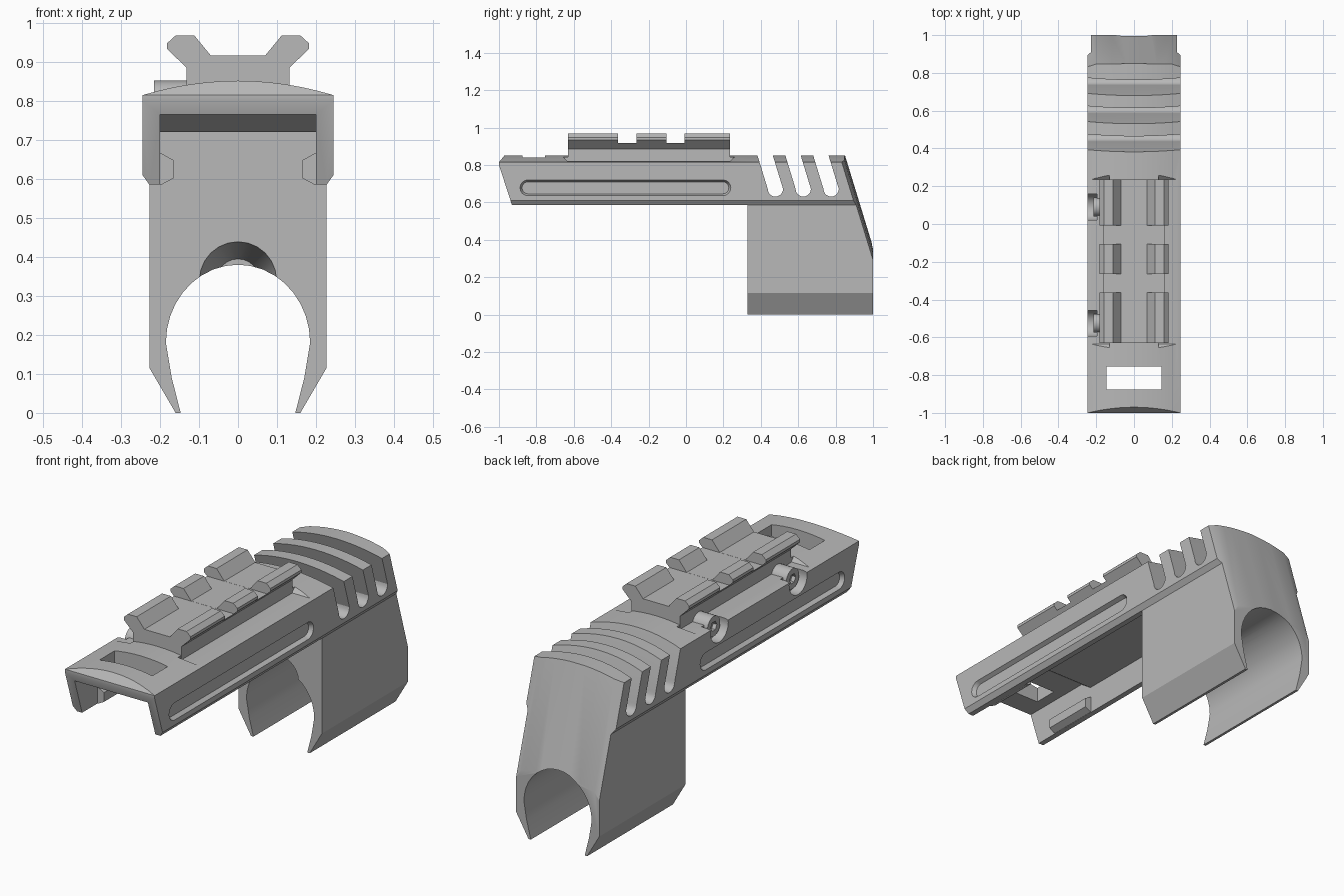
import bpy, bmesh
from math import cos, sin, pi, radians

cube = bpy.data.objects.get("Cube")
if cube:
    bpy.data.objects.remove(cube, do_unlink=True)

grey = bpy.data.materials.new("mid grey")
grey.use_nodes = True
grey.diffuse_color = (0.48, 0.48, 0.48, 1)
grey.node_tree.nodes["Principled BSDF"].inputs["Base Color"].default_value = grey.diffuse_color


def loft(name, start, end):
    """Closed solid between two matching loops of points."""
    bm = bmesh.new()
    a = [bm.verts.new(p) for p in start]
    b = [bm.verts.new(p) for p in end]
    bm.faces.new(a)
    bm.faces.new(b[::-1])
    n = len(a)
    for i in range(n):
        bm.faces.new((a[i], b[i], b[(i + 1) % n], a[(i + 1) % n]))
    bmesh.ops.recalc_face_normals(bm, faces=bm.faces)
    mesh = bpy.data.meshes.new(name)
    bm.to_mesh(mesh)
    bm.free()
    mesh.materials.append(grey)
    obj = bpy.data.objects.new(name, mesh)
    bpy.context.collection.objects.link(obj)
    return obj


def along_x(name, pts, lo, hi):
    return loft(name, [(lo, y, z) for y, z in pts], [(hi, y, z) for y, z in pts])


def along_y(name, pts, lo, hi):
    return loft(name, [(x, lo, z) for x, z in pts], [(x, hi, z) for x, z in pts])


def rect(a0, a1, b0, b1):
    return [(a0, b0), (a1, b0), (a1, b1), (a0, b1)]


def circle(cy, cz, r, n=24):
    return [(cy + r * cos(2 * pi * i / n), cz + r * sin(2 * pi * i / n)) for i in range(n)]


def stadium(y0, y1, z, r, n=8):
    """Long rounded slot outline in the side plane."""
    right = [(y1 + r * cos(t), z + r * sin(t)) for t in (-pi / 2 + pi * i / n for i in range(n + 1))]
    left = [(y0 - r * cos(t), z - r * sin(t)) for t in (-pi / 2 + pi * i / n for i in range(n + 1))]
    return right + left


def mirrored(half):
    """Full outline from a right half that runs from centre to centre."""
    return half + [(-x, z) for x, z in reversed(half) if x > 0]


def carve(obj, tool, operation="DIFFERENCE"):
    mod = obj.modifiers.new("cut", "BOOLEAN")
    mod.operation, mod.object, mod.solver = operation, tool, "EXACT"
    bpy.context.view_layer.update()
    mesh = bpy.data.meshes.new_from_object(obj.evaluated_get(bpy.context.evaluated_depsgraph_get()))
    obj.modifiers.clear()
    obj.data = mesh
    bpy.data.objects.remove(tool, do_unlink=True)


def finish(obj):
    bpy.ops.object.select_all(action="DESELECT")
    obj.select_set(True)
    bpy.context.view_layer.objects.active = obj
    bpy.ops.object.shade_smooth_by_angle(angle=radians(22))


# Housing: crowned top, straight flanks and clamp jaws around a bore
W = 0.245
crown = [(W * i / 6, 0.852 - 0.037 * (i / 6) ** 2) for i in range(7)]
flank = [(W, 0.61), (0.227, 0.585), (0.227, 0.115), (0.16, 0), (0.147, 0), (0.17, 0.09)]
bore = [(0.185 * cos(t), 0.18 + 0.2 * sin(t)) for t in (pi / 2 * i / 9 for i in range(9))]
housing = along_y("housing", mirrored(crown + flank + bore + [(0, 0.38)]), -1.1, 1.1)

# Open underside and stepped ceiling in front of the clamp
carve(housing, along_x("underside", rect(-1.2, 0.33, -0.2, 0.5855), -0.4, 0.4))
ceiling = [(-1.2, 0.5), (-1.2, 0.765), (-0.62, 0.765), (-0.555, 0.72), (0.33, 0.72), (0.33, 0.5)]
carve(housing, along_x("channel", ceiling, -0.2, 0.2))

# Raked nose and flat back
side = [(-0.675, -0.2), (-1, 0.8), (-1, 0.815), (-0.955, 0.87), (1, 0.87), (1, -0.2)]
carve(housing, along_x("side_trim", side, -0.5, 0.5), "INTERSECT")

# Raked, crowned rear face: a profile sheared along the slope
RAKE = 3.27
apex = 0.852 + RAKE * 0.85
shape = [(0, apex), (0.12, apex - 0.015), (0.2, apex - 0.035), (0.25, apex - 0.1),
         (0.4, apex - 0.4), (0.4, -9), (0, -9)]
rear = along_y("rear_trim", mirrored(shape), -2, 2)
for v in rear.data.vertices:
    v.co.z -= RAKE * v.co.y
carve(housing, rear, "INTERSECT")

# Raked cooling slots with round bottoms
for k in range(3):
    y, z, r = 0.478 + 0.149 * k, 0.672, 0.041
    arc = [(y + r * cos(t), z + r * sin(t)) for t in (pi + pi * i / 10 for i in range(11))]
    lift = 0.3
    outline = arc + [(y + r - lift / RAKE, z + lift), (y - r - lift / RAKE, z + lift)]
    carve(housing, along_x("slot", outline, -0.4, 0.4))

# Long side grooves and shallow flats beside the rail
for s in (-1, 1):
    outer = stadium(-0.845, 0.197, 0.678, 0.045)
    inner = stadium(-0.845, 0.197, 0.678, 0.032)
    carve(housing, loft("groove", [(s * 0.25, y, z) for y, z in outer],
                        [(s * 0.225, y, z) for y, z in inner]))
    ledge = [(-0.635, 0.82), (0.235, 0.82), (0.3, 0.88), (-0.69, 0.88)]
    carve(housing, along_x("ledge", ledge, *sorted((s * 0.13, s * 0.4))))

# Window in the top near the nose
carve(housing, along_y("window", rect(-0.145, 0.145, 0.7, 0.95), -0.875, -0.755))

# Tapered relief above the bore
carve(housing, loft("relief", [(x, 0.32, z) for x, z in circle(0, 0.34, 0.101)],
                    [(x, 0.55, z) for x, z in circle(0, 0.34, 0.055)]))

# Counterbored screws on one side
for i, y in enumerate((-0.525, 0.09)):
    carve(housing, along_x("counterbore", circle(y, 0.802, 0.07), -0.3, -0.195))
    screw = along_x(f"screw_{i + 1}", circle(y, 0.802, 0.05), -0.215, -0.125)
    carve(screw, along_x("socket", circle(y, 0.802, 0.024, 6), -0.25, -0.19))
    finish(screw)
finish(housing)

# Accessory rail with a centre channel and cross notches
rail_half = [(0, 0.917), (0.07, 0.917), (0.112, 0.968), (0.16, 0.968), (0.182, 0.948),
             (0.182, 0.934), (0.132, 0.885), (0.132, 0.815), (0, 0.815)]
rail = along_y("rail", mirrored(rail_half), -0.63, 0.235)
for y0, y1 in ((-0.363, -0.265), (-0.105, -0.007)):
    carve(rail, along_x("notch", rect(y0, y1, 0.9165, 1.1), -0.4, 0.4))
finish(rail)

# Inner guide lugs on both walls
for s, label in ((1, "left"), (-1, "right")):
    lug = [(0.21, 0.672), (0.195, 0.665), (0.165, 0.648), (0.165, 0.602), (0.195, 0.586), (0.21, 0.586)]
    finish(along_y(f"{label}_guide_lug", [(s * x, z) for x, z in lug], -0.81, -0.55))
